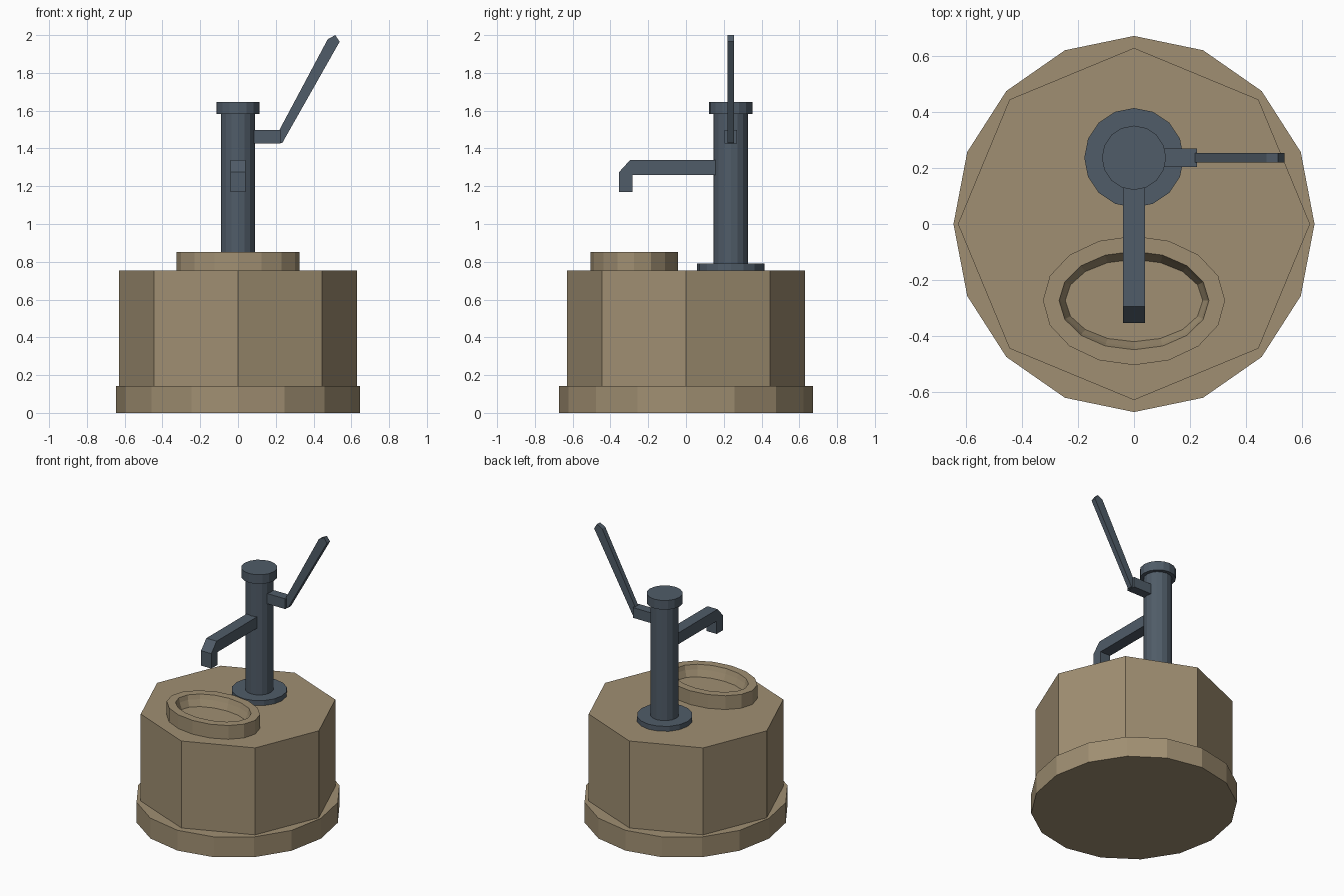
import bpy, bmesh, math

if "Cube" in bpy.data.objects:
    bpy.data.objects.remove(bpy.data.objects["Cube"])


def material(name, rgb):
    m = bpy.data.materials.new(name)
    m.diffuse_color = (*rgb, 1)
    m.use_nodes = True
    m.node_tree.nodes["Principled BSDF"].inputs["Base Color"].default_value = m.diffuse_color
    return m


STONE = material("tan stone", (0.352, 0.275, 0.168))
IRON = material("blue grey iron", (0.08, 0.107, 0.138))
PY = 0.237  # pump axis y


def finish(name, bm, mat):
    bmesh.ops.recalc_face_normals(bm, faces=bm.faces)
    me = bpy.data.meshes.new(name)
    bm.to_mesh(me)
    bm.free()
    me.materials.append(mat)
    ob = bpy.data.objects.new(name, me)
    bpy.context.collection.objects.link(ob)
    return ob


def rings(name, mat, sides, profile, cy=0.0):
    """Stack elliptical rings (rx, ry, z) and cap both ends."""
    bm = bmesh.new()
    loops = []
    for rx, ry, z in profile:
        loops.append([bm.verts.new((rx * math.cos(2 * math.pi * i / sides),
                                    cy + ry * math.sin(2 * math.pi * i / sides), z))
                      for i in range(sides)])
    for a, b in zip(loops, loops[1:]):
        for i in range(sides):
            j = (i + 1) % sides
            bm.faces.new((a[i], a[j], b[j], b[i]))
    bm.faces.new(loops[0][::-1])
    bm.faces.new(loops[-1])
    return finish(name, bm, mat)


def extrude(name, mat, points, half, place):
    """Extrude a 2D outline by +-half; place maps (u, v, w) to xyz."""
    bm = bmesh.new()
    a = [bm.verts.new(place(u, v, -half)) for u, v in points]
    b = [bm.verts.new(place(u, v, half)) for u, v in points]
    bm.faces.new(a)
    bm.faces.new(b[::-1])
    for i in range(len(points)):
        j = (i + 1) % len(points)
        bm.faces.new((a[i], a[j], b[j], b[i]))
    return finish(name, bm, mat)


# stone plinth and octagonal body
rings("plinth", STONE, 16, [(0.646, 0.673, 0), (0.646, 0.673, 0.143)])
rings("well_body", STONE, 8, [(0.63, 0.63, 0.1), (0.63, 0.63, 0.755)])

# oval basin with hollow inside
rings("basin", STONE, 16, [(0.326, 0.231, 0.74), (0.326, 0.231, 0.852),
                           (0.268, 0.176, 0.852), (0.262, 0.165, 0.82),
                           (0.246, 0.147, 0.775)], cy=-0.274)

# pump column
for name, r, z0, z1 in (("pump_flange", 0.178, 0.74, 0.79),
                        ("pump_column", 0.091, 0.77, 1.6),
                        ("pump_cap", 0.115, 1.582, 1.647)):
    rings(name, IRON, 16, [(r, r, z0), (r, r, z1)], cy=PY)

# spout, bent down at the front
extrude("spout", IRON,
        [(0.18, 1.34), (-0.295, 1.34), (-0.354, 1.275), (-0.354, 1.17),
         (-0.284, 1.17), (-0.284, 1.26), (0.18, 1.26)],
        0.04, lambda u, v, w: (w, u, v))

# handle bracket and lever
side = lambda u, v, w: (u, PY + w, v)
extrude("handle_bracket", IRON,
        [(0.06, 1.425), (0.225, 1.425), (0.225, 1.497), (0.06, 1.497)], 0.033, side)
extrude("handle_lever", IRON,
        [(0.215, 1.425), (0.235, 1.43), (0.538, 1.965), (0.515, 2.0),
         (0.475, 1.978), (0.215, 1.49)], 0.017, side)
